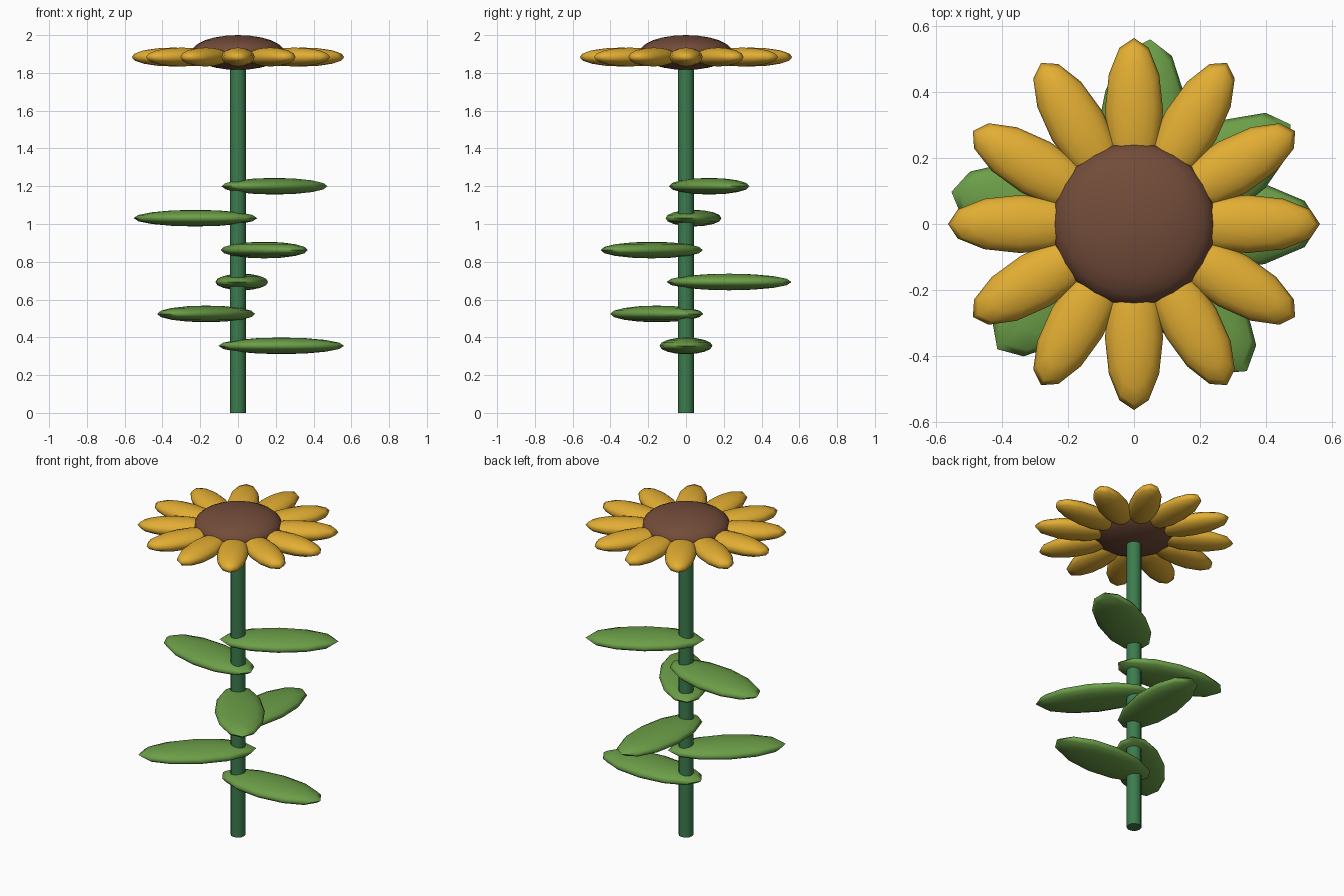
import bpy, bmesh, math
from mathutils import Matrix

if "Cube" in bpy.data.objects:
    bpy.data.objects.remove(bpy.data.objects["Cube"])


def material(name, rgb):
    m = bpy.data.materials.new(name)
    m.diffuse_color = (*rgb, 1)
    m.use_nodes = True
    m.node_tree.nodes["Principled BSDF"].inputs["Base Color"].default_value = m.diffuse_color
    return m


STEM = material("stem_green", (0.045, 0.20, 0.075))
LEAF = material("leaf_green", (0.148, 0.342, 0.064))
PETAL = material("petal_yellow", (0.76, 0.42, 0.033))
SEED = material("seed_brown", (0.17, 0.072, 0.042))


def finish(bm, name, mat, angle):
    mesh = bpy.data.meshes.new(name)
    bm.to_mesh(mesh)
    bm.free()
    mesh.materials.append(mat)
    ob = bpy.data.objects.new(name, mesh)
    bpy.context.collection.objects.link(ob)
    bpy.ops.object.select_all(action='DESELECT')
    ob.select_set(True)
    bpy.context.view_layer.objects.active = ob
    bpy.ops.object.shade_smooth_by_angle(angle=math.radians(angle))
    return ob


def ellipsoid(name, mat, size, reach, z, angle=0.0, segments=12, rings=8):
    """Flattened sphere pushed out from the stem by reach, then turned about z."""
    bm = bmesh.new()
    bmesh.ops.create_uvsphere(bm, u_segments=segments, v_segments=rings, radius=1)
    bm.transform(Matrix.Rotation(math.radians(angle), 4, 'Z')
                 @ Matrix.Translation((reach, 0, z))
                 @ Matrix.Diagonal((*size, 1)))
    return finish(bm, name, mat, 80)


# Stem
bm = bmesh.new()
H = 1.825
bmesh.ops.create_cone(bm, cap_ends=True, segments=12, radius1=0.042, radius2=0.042,
                      depth=H, matrix=Matrix.Translation((0, 0, H / 2)))
finish(bm, "stem", STEM, 40)

# Leaves spiral up the stem by the golden angle
for i in range(6):
    ellipsoid(f"leaf_{i + 1}", LEAF, (0.332, 0.14, 0.044), 0.229,
              0.355 + 0.169 * i, -137.5 * i)

# Ring of petals
for i in range(12):
    ellipsoid(f"petal_{i + 1}", PETAL, (0.22, 0.088, 0.05), 0.343, 1.884, 30 * i)

# Seed head
ellipsoid("seed_head", SEED, (0.246, 0.246, 0.092), 0, 1.908, segments=24, rings=12)
